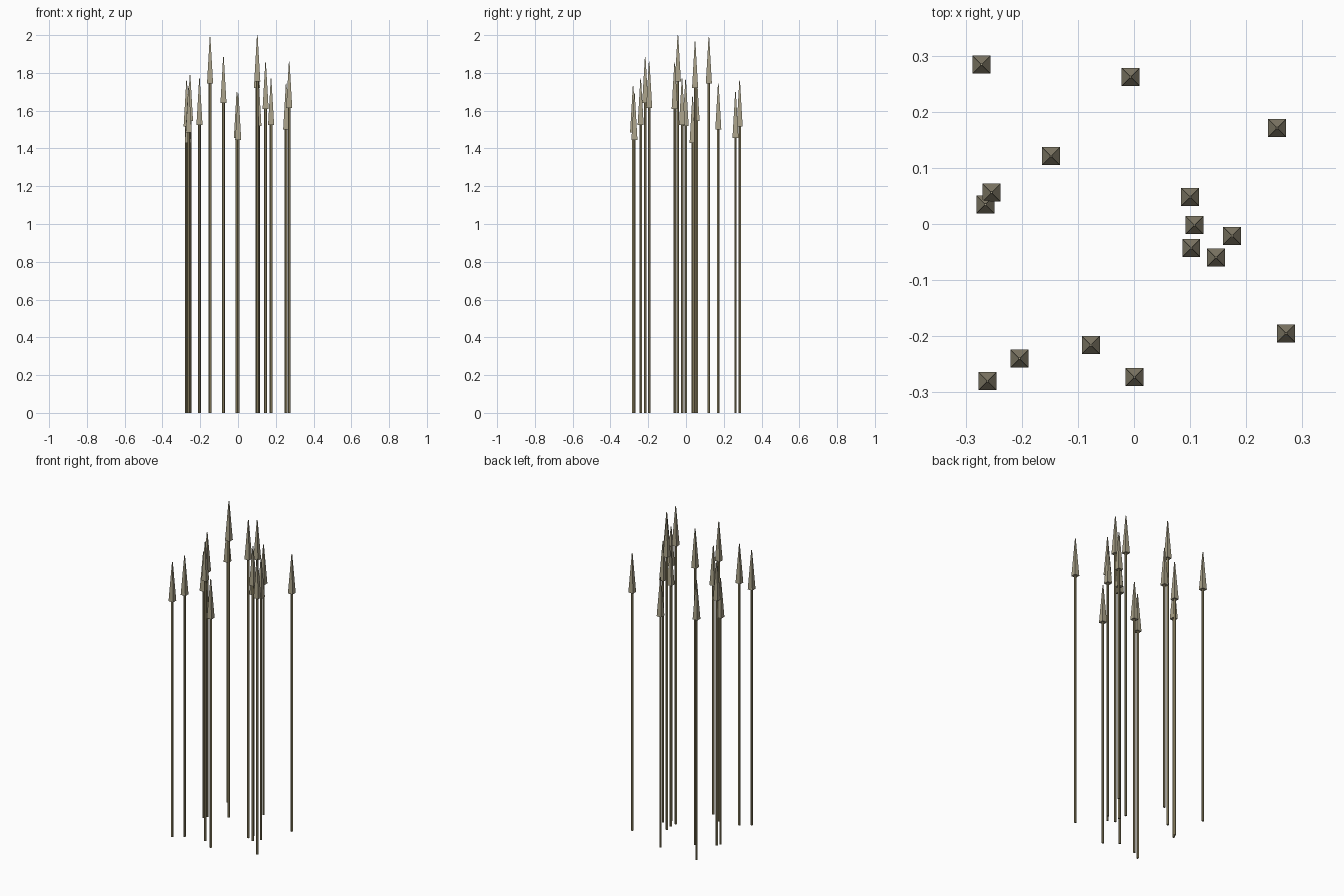
import bpy, bmesh
from math import pi
from mathutils import Matrix

if "Cube" in bpy.data.objects:
    bpy.data.objects.remove(bpy.data.objects["Cube"])

HEAD_LEN, HEAD_R, TIP_R, SHAFT_R = 0.245, 0.016 * 2 ** 0.5, 0.0025, 0.0075


def material(name, color):
    m = bpy.data.materials.new(name)
    m.diffuse_color = (*color, 1)
    m.use_nodes = True
    m.node_tree.nodes["Principled BSDF"].inputs["Base Color"].default_value = m.diffuse_color
    return m


wood = material("wood", (0.33, 0.28, 0.15))
iron = material("tip", (0.40, 0.36, 0.25))


def prism(name, sides, r1, r2, x, y, z0, z1, mat):
    """Flat-faced tapered prism from z0 to z1."""
    bm = bmesh.new()
    bmesh.ops.create_cone(bm, cap_ends=True, segments=sides, radius1=r1, radius2=r2,
                          depth=z1 - z0, matrix=Matrix.Rotation(pi / sides, 4, 'Z'))
    me = bpy.data.meshes.new(name)
    bm.to_mesh(me)
    bm.free()
    me.materials.append(mat)
    ob = bpy.data.objects.new(name, me)
    ob.location = (x, y, (z0 + z1) / 2)
    bpy.context.collection.objects.link(ob)


# x, y and height of each spike
spikes = [
    (-0.272, 0.284, 1.76), (-0.006, 0.262, 1.70), (0.255, 0.171, 1.745),
    (-0.148, 0.121, 1.99), (-0.254, 0.056, 1.79), (-0.265, 0.035, 1.675),
    (0.100, 0.048, 1.965), (0.108, -0.002, 1.765), (0.102, -0.043, 2.0),
    (0.175, -0.021, 1.77), (0.146, -0.060, 1.855), (0.271, -0.195, 1.86),
    (-0.204, -0.240, 1.77), (-0.077, -0.216, 1.885), (-0.261, -0.280, 1.73),
    (0.001, -0.273, 1.69),
]
for i, (x, y, h) in enumerate(spikes, 1):
    # shaft runs from the ground to the underside of the head
    prism(f"shaft_{i}", 6, SHAFT_R, SHAFT_R, x, y, 0, h - HEAD_LEN, wood)
    # four-sided pointed head
    prism(f"spearhead_{i}", 4, HEAD_R, TIP_R, x, y, h - HEAD_LEN, h, iron)
